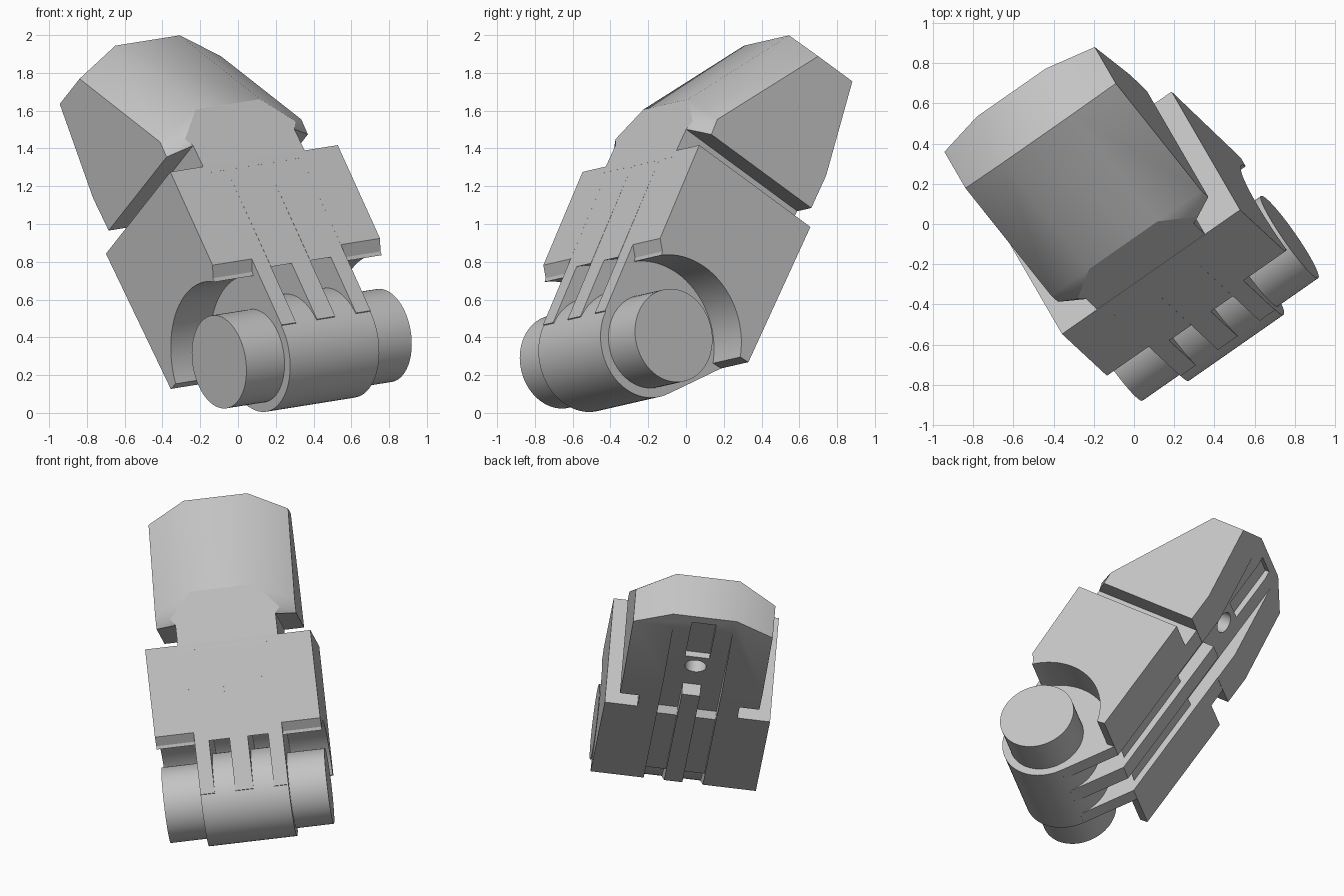
import bpy
import bmesh
from math import radians, cos, sin, atan2
from mathutils import Matrix, Vector

if "Cube" in bpy.data.objects:
    bpy.data.objects.remove(bpy.data.objects["Cube"])

# Tilted frame: across = pin axis, up = long axis, front = outward face
across = Vector((0.813, 0.567, 0.13)).normalized()
up = Vector((-0.399, 0.382, 0.833))
up = (up - across * up.dot(across)).normalized()
front = across.cross(up)
FRAME = Matrix.Translation((0.3375, -0.37, 0.34)) @ Matrix((across, -front, up)).transposed().to_4x4()

grey = bpy.data.materials.new("plain grey")
grey.use_nodes = True
grey.diffuse_color = (0.55, 0.55, 0.55, 1)
grey.node_tree.nodes["Principled BSDF"].inputs["Base Color"].default_value = (0.55, 0.55, 0.55, 1)


def finish(name, bm):
    bmesh.ops.recalc_face_normals(bm, faces=bm.faces)
    mesh = bpy.data.meshes.new(name)
    bm.to_mesh(mesh)
    bm.free()
    mesh.materials.append(grey)
    obj = bpy.data.objects.new(name, mesh)
    bpy.context.collection.objects.link(obj)
    obj.matrix_world = FRAME
    return obj


def prism(name, profile, a0, a1):
    """Extrude a (front, up) outline across from a0 to a1."""
    bm = bmesh.new()
    face = bm.faces.new([bm.verts.new((a0, -b, c)) for b, c in profile])
    new = bmesh.ops.extrude_face_region(bm, geom=[face])["geom"]
    bmesh.ops.translate(bm, vec=(a1 - a0, 0, 0),
                        verts=[v for v in new if isinstance(v, bmesh.types.BMVert)])
    return finish(name, bm)


def cylinder(name, radius, length, center=(0, 0, 0), axis="Y"):
    bm = bmesh.new()
    turn = Matrix.Translation(center) @ Matrix.Rotation(radians(90), 4, axis)
    bmesh.ops.create_cone(bm, cap_ends=True, segments=64, radius1=radius,
                          radius2=radius, depth=length, matrix=turn)
    return finish(name, bm)


def arc(radius, start, end, steps=24):
    """Arc from one (front, up) point's direction to another's."""
    s, e = atan2(start[1], start[0]), atan2(end[1], end[0])
    angles = [s + (e - s) * i / steps for i in range(steps + 1)]
    return [(radius * cos(t), radius * sin(t)) for t in angles]


def box(name, half, b0, b1, c0, c1):
    return prism(name, [(b0, c0), (b1, c0), (b1, c1), (b0, c1)], -half, half)


def smooth(obj, angle=28):
    bpy.ops.object.select_all(action="DESELECT")
    obj.select_set(True)
    bpy.context.view_layer.objects.active = obj
    bpy.ops.object.shade_smooth_by_angle(angle=radians(angle))


def cut(obj, cutters):
    bpy.context.view_layer.objects.active = obj
    for cutter in cutters:
        mod = obj.modifiers.new("cut", "BOOLEAN")
        mod.operation = "DIFFERENCE"
        mod.solver = "EXACT"
        mod.object = cutter
        bpy.ops.object.modifier_apply(modifier=mod.name)


INNER, OUTER = 0.29, 0.545
SLOT0, SLOT1 = 0.06, 0.195
BACK, TOP = -0.468, 0.99

# Hinge pin and drum
smooth(cylinder("hinge_pin", 0.249, 1.076))
smooth(cylinder("hinge_drum", 0.3, 2 * INNER))

# Side blocks with a round clearance around the pin
side = [(0.274, 0.356), (0.319, 0.41), (0.338, TOP), (BACK, TOP), (BACK, 0.131)]
side += arc(0.43, (-0.411, 0.127), (0.27, 0.335))
# Webs joining body to drum
web = [(0.305, 0), (0.338, TOP), (BACK, TOP), (BACK, 0.131), (-0.242, -0.178), (0, -0.1)]
# Thinner sections between webs, leaving open slots around the drum
slot = [(0.338, TOP), (-0.38, TOP), (-0.38, 0.9), (-0.425, 0.87)]
slot += arc(0.47, (-0.425, 0.2), (0.318, 0.346))

for label, sign in (("left", 1), ("right", -1)):
    smooth(prism(label + "_side_block", side, sign * INNER, sign * OUTER))
    prism(label + "_web", web, sign * SLOT1, sign * INNER)
    smooth(prism(label + "_slot_floor", slot, sign * SLOT0, sign * SLOT1))
prism("center_web", web, -SLOT0, SLOT0)
box("center_rail", SLOT0, BACK, -0.3, 0.95, 1.2)

# Head: faceted wedge, mirrored left to right
half_head = [
    (0.46, 0.255, 1.125), (0.46, 0.26, 1.217), (0.46, -0.13, 1.87),
    (0.46, -0.378, 1.87), (0.46, -0.47, 1.33), (0.46, -0.47, 1.125),
    (0.21, 0.337, 1.335), (0.21, -0.05, 1.99), (0.21, -0.362, 1.99),
    (0.36, 0.337, 1.17), (0.33, 0.337, 1.125),
]
bm = bmesh.new()
for a, b, c in half_head:
    for sign in (1, -1):
        bm.verts.new((sign * a, -b, c))
bmesh.ops.convex_hull(bm, input=bm.verts)
bmesh.ops.dissolve_limit(bm, angle_limit=radians(2), verts=bm.verts, edges=bm.edges)
head = finish("head", bm)

# Neck between body and head
neck = box("neck", 0.33, BACK, 0.337, 0.95, 1.15)

# Back channel, screw hole and upper recess
cutters = [
    box("channel_cutter", SLOT1, -0.7, -0.38, 0.9, 2.2),
    cylinder("hole_cutter", 0.07, 0.4, (0, 0.4, 1.42), "X"),
    box("recess_cutter", 0.08, -0.7, -0.34, 1.53, 1.93),
]
cut(head, cutters)
cut(neck, cutters[:1])
for cutter in cutters:
    bpy.data.objects.remove(cutter)
smooth(head)
